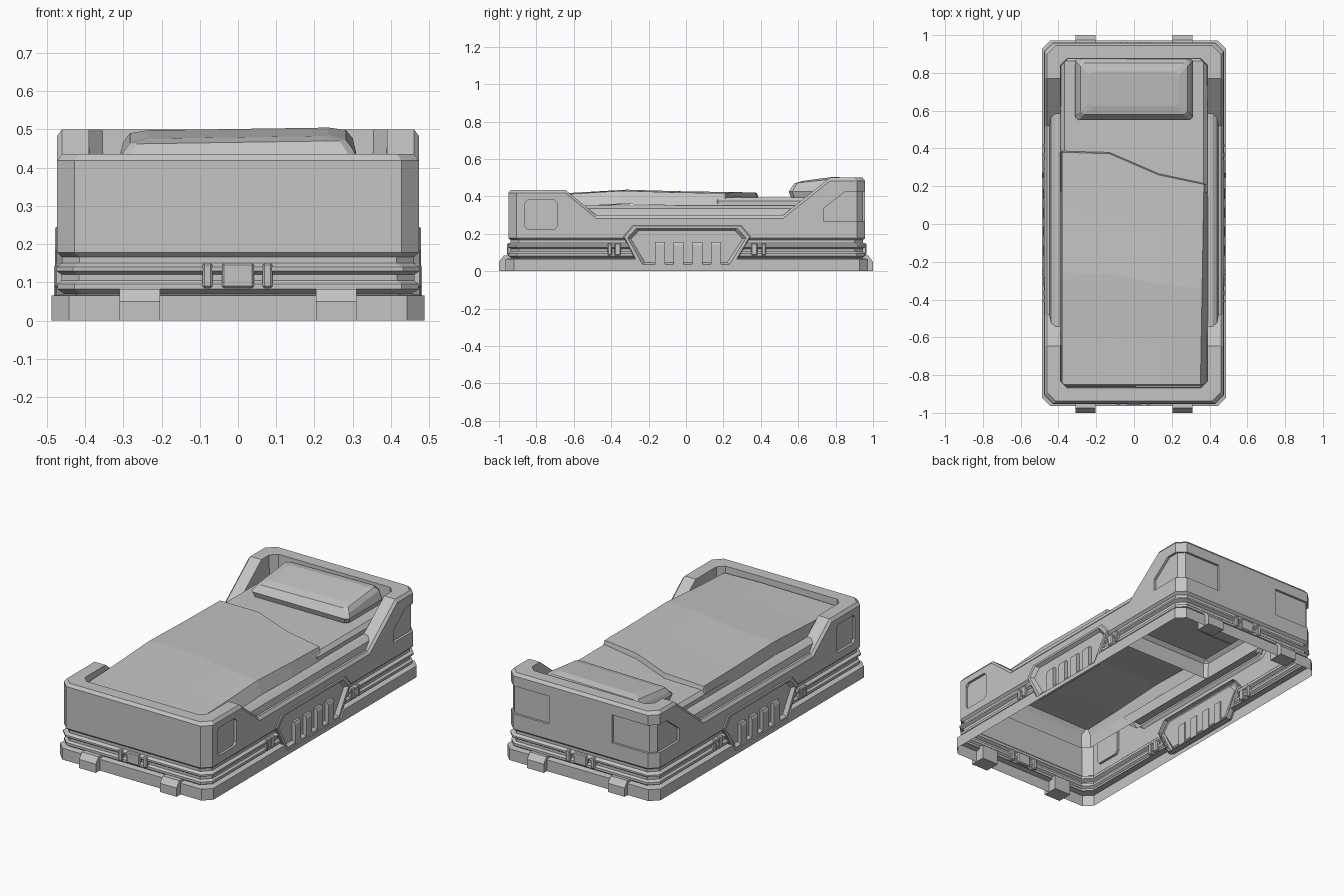
import bpy, bmesh, math
from mathutils import Matrix

if "Cube" in bpy.data.objects:
    bpy.data.objects.remove(bpy.data.objects["Cube"])

GREY = (0.55, 0.55, 0.55, 1)
grey = bpy.data.materials.new("plain grey")
grey.use_nodes = True
grey.diffuse_color = GREY
grey.node_tree.nodes["Principled BSDF"].inputs["Base Color"].default_value = GREY


def finish(name, bm):
    bmesh.ops.recalc_face_normals(bm, faces=bm.faces)
    mesh = bpy.data.meshes.new(name)
    bm.to_mesh(mesh)
    bm.free()
    mesh.materials.append(grey)
    ob = bpy.data.objects.new(name, mesh)
    bpy.context.scene.collection.objects.link(ob)
    return ob


def loft(name, rings, wrap=False, caps=()):
    """Skin a stack of rings; caps lists the ring indices to fill."""
    bm = bmesh.new()
    loops = [[bm.verts.new(p) for p in ring] for ring in rings]
    pairs = list(zip(loops, loops[1:])) + ([(loops[-1], loops[0])] if wrap else [])
    for a, b in pairs:
        for i in range(len(a)):
            j = (i + 1) % len(a)
            bm.faces.new((a[i], a[j], b[j], b[i]))
    for c in caps:
        bm.faces.new(loops[c])
    return finish(name, bm)


def prism(name, outline, place, lo, hi, caps=(0, -1)):
    """Extrude a 2D outline; place(u, v, depth) gives the 3D point."""
    return loft(name, [[place(u, v, d) for u, v in outline] for d in (lo, hi)], caps=caps)


def box(name, x0, x1, y0, y1, z0, z1, caps=(0, -1)):
    return prism(name, [(x0, y0), (x1, y0), (x1, y1), (x0, y1)],
                 lambda u, v, d: (u, v, d), z0, z1, caps)


def bevel(ob, width):
    m = ob.modifiers.new("bevel", 'BEVEL')
    m.width, m.segments, m.limit_method = width, 1, 'ANGLE'


def on_side(s):
    return lambda u, v, d: (s * d, u, v)


# Bed frame: one ring section swept round a chamfered rectangle
EXTRA, SHIFT, CORNER = 0.481, 0.004, 0.045
BREAKS = [-0.645, -0.48, 0.52, 0.77]


def rim_height(y):
    if y < -0.48:
        return 0.435 - 0.135 * max(0, min(1, (y + 0.645) / 0.165))
    return 0.3 + 0.2 * max(0, min(1, (y - 0.52) / 0.25))


def frame_ring(hw, z, corner=CORNER, follow=False):
    front, back = SHIFT - hw - EXTRA, SHIFT + hw + EXTRA
    side = [front + corner] + BREAKS + [back - corner]
    pts = [(hw, y) for y in side] + [(hw - corner, back), (corner - hw, back)]
    pts += [(-hw, y) for y in reversed(side)] + [(corner - hw, front), (hw - corner, front)]
    return [(x, y, z + (rim_height(y) if follow else 0)) for x, y in pts]


section = [(0.487, 0), (0.487, 0.065), (0.455, 0.07), (0.472, 0.082), (0.472, 0.096),
           (0.461, 0.105), (0.461, 0.12), (0.476, 0.13), (0.476, 0.14),
           (0.46, 0.15), (0.46, 0.166), (0.473, 0.178)]
rings = [frame_ring(w, z) for w, z in section]
rings += [frame_ring(0.473, -0.017, follow=True), frame_ring(0.46, 0, follow=True),
          frame_ring(0.39, 0, 0.035, follow=True), frame_ring(0.385, 0.285, 0.035),
          frame_ring(0.44, 0.265), frame_ring(0.446, 0)]
frame = loft("bed_frame", rings, wrap=True)


# Hexagonal vent outline on the side
def vent_ring(s, scale, x):
    hexagon = [(-0.335, 0.185), (-0.285, 0.245), (0.295, 0.245),
               (0.345, 0.185), (0.25, 0.02), (-0.25, 0.02)]
    return [(s * x, y * scale, 0.135 + (z - 0.135) * (scale * 2 - 1)) for y, z in hexagon]


# Sunken panels and vent openings cut into the frame
foot_panel = [(-0.86, 0.24), (-0.845, 0.222), (-0.705, 0.222), (-0.69, 0.24),
              (-0.69, 0.365), (-0.705, 0.382), (-0.845, 0.382), (-0.86, 0.365)]
head_panel = [(0.735, 0.265), (0.98, 0.265), (0.98, 0.425), (0.85, 0.425), (0.735, 0.335)]
cutters = []
for s in (-1, 1):
    cutters += [prism("cutter", foot_panel, on_side(s), 0.459, 0.52),
                prism("cutter", head_panel, on_side(s), 0.459, 0.52),
                box("cutter", *sorted((s * 0.2, s * 0.52)), 0.945, 1, 0.265, 0.425),
                loft("cutter", [vent_ring(s, 0.98, 0.448), vent_ring(s, 0.98, 0.52)],
                     caps=(0, -1))]
    corner = box("cutter", -0.045, 0.045, -0.009, 0.05, 0.265, 0.425)
    corner.data.transform(Matrix.Translation((s * 0.4505, 0.9355, 0))
                          @ Matrix.Rotation(-s * math.pi / 4, 4, 'Z'))
    cutters.append(corner)
for c in cutters:
    c.hide_render = True
    m = frame.modifiers.new("panel", 'BOOLEAN')
    m.operation, m.object, m.solver = 'DIFFERENCE', c, 'EXACT'
bpy.context.view_layer.update()
cut_mesh = bpy.data.meshes.new_from_object(
    frame.evaluated_get(bpy.context.evaluated_depsgraph_get()))
frame.modifiers.clear()
frame.data = cut_mesh
for c in cutters:
    bpy.data.objects.remove(c)


# Open the frame from below: drop its lining and bottom, leaving a shell
def is_lining(face):
    p = face.calc_center_median()
    x, y = abs(p.x), abs(p.y - SHIFT) - EXTRA
    reach = max(x, y, (x + y + CORNER) / 2)
    return p.z < 0.001 or (reach < 0.45 and p.z < 0.28)


bm = bmesh.new()
bm.from_mesh(cut_mesh)
bmesh.ops.delete(bm, geom=[f for f in bm.faces if is_lining(f)], context='FACES')
bm.to_mesh(cut_mesh)
bm.free()

# Side details
for s, side in ((1, "left"), (-1, "right")):
    # Vent surround with a sunken centre, and its fins
    loft(side + "_vent", [vent_ring(s, 1, 0.452), vent_ring(s, 1, 0.474),
                          vent_ring(s, 0.985, 0.479), vent_ring(s, 0.93, 0.479),
                          vent_ring(s, 0.88, 0.46)], caps=(-1,))
    fin = [(0.455, 0.03), (0.481, 0.03), (0.481, 0.14), (0.474, 0.156), (0.455, 0.156)]
    for i in range(4):
        y = -0.14 + 0.1 * i
        prism(f"{side}_vent_fin_{i + 1}", fin, lambda u, v, d: (s * u, d, v),
              y - 0.027, y + 0.027)
    # Sloping side rail along the dip
    rail = [(0.45, -0.51, 0.545, 0.29), (0.44, -0.53, 0.575, 0.335), (0.415, -0.55, 0.6, 0.352)]
    loft(side + "_rail", [[(s * x, a, z), (s * x, b, z), (s * 0.385, b, z), (s * 0.385, a, z)]
                          for x, a, b, z in rail], caps=(-1,))
    # Straps over the ridges
    for y, w in ((-0.408, 0.012), (-0.365, 0.018), (0.365, 0.018), (0.415, 0.012)):
        x0, x1 = sorted((s * 0.452, s * 0.479))
        bevel(box(side + "_strap", x0, x1, y - w, y + w, 0.085, 0.15), 0.005)

# End details: straps and feet clips
clip = [(0.91, 0), (1, 0), (1, 0.05), (0.975, 0.083), (0.91, 0.083)]
for s, end in ((-1, "front"), (1, "back")):
    for x, w in ((-0.08, 0.013), (0, 0.042), (0.077, 0.013)):
        y0, y1 = sorted((SHIFT + s * 0.933, SHIFT + s * 0.96))
        bevel(box(end + "_strap", x - w, x + w, y0, y1, 0.085, 0.15), 0.005)
    for x in (-0.257, 0.257):
        prism(end + "_clip", clip, lambda u, v, d: (d, s * u, v), x - 0.053, x + 0.053)

# Mattress: the uncovered part at the head
bevel(box("mattress", -0.388, 0.388, 0.15, 0.882, 0.285, 0.395, caps=(-1,)), 0.02)


# Pillow: stacked rectangles, tilted up towards the head
def pillow_ring(inset, z):
    hw, y0, y1, c = 0.312 - inset, 0.55 + inset, 0.882 - inset, 0.018
    pts = [(hw - c, y0), (hw, y0 + c), (hw, y1 - c), (hw - c, y1),
           (c - hw, y1), (-hw, y1 - c), (-hw, y0 + c), (c - hw, y0)]
    return [(x, y, z + (0.14 * (min(y, 0.78) - 0.78) + 0.015 * x if z > 0.43 else 0))
            for x, y in pts]


loft("pillow", [pillow_ring(0.012, 0.39), pillow_ring(0, 0.425), pillow_ring(0.012, 0.472),
                pillow_ring(0.03, 0.494), pillow_ring(0.075, 0.501)], caps=(-1,))

# Blanket: faceted sheet draped over the sides, with a slanted turned-down edge
columns = [(-0.392, 0.38, -0.07), (-0.38, 0.38, 0), (-0.13, 0.372, 0.004),
           (0.13, 0.26, 0.006), (0.37, 0.21, 0), (0.392, 0.205, -0.07)]
rows = [(-0.01, 0.375), (0, 0.404), (0.2, 0.412), (0.48, 0.43), (0.75, 0.421),
        (1, 0.417), (1.006, 0.39)]
bm = bmesh.new()
grid = [[bm.verts.new((x * (0.95 + 0.05 * t if 0.3 < x < 0.39 else 1),
                       -0.85 + (edge + 0.85) * t, z + lift))
         for x, edge, lift in columns] for t, z in rows]
for a, b in zip(grid, grid[1:]):
    for i in range(len(columns) - 1):
        bm.faces.new((a[i], a[i + 1], b[i + 1], b[i]))
blanket = finish("blanket", bm)
for f in blanket.data.polygons:
    if f.normal.z < 0:
        f.flip()
